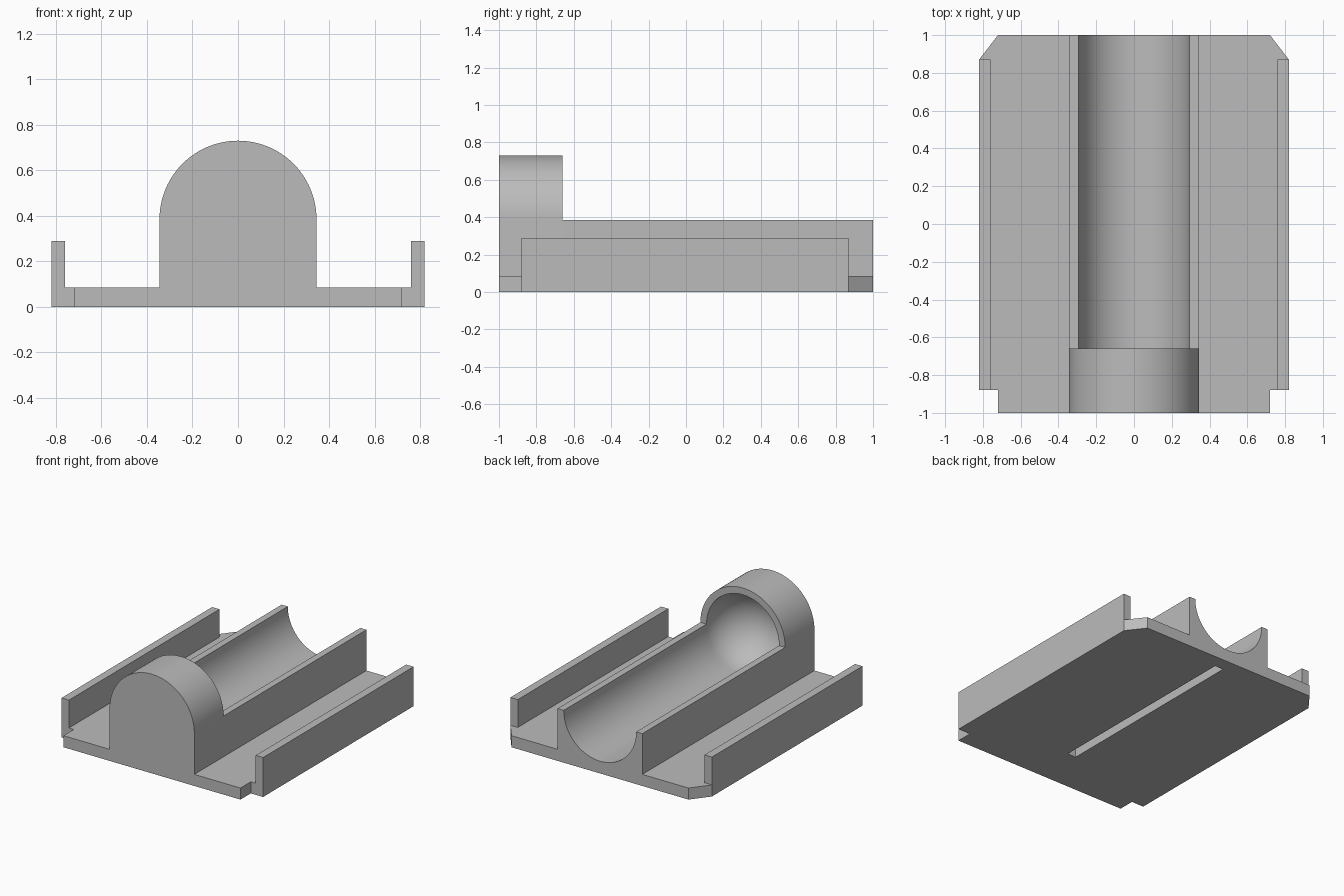
import bpy, bmesh, math
from mathutils import Matrix

if "Cube" in bpy.data.objects:
    bpy.data.objects.remove(bpy.data.objects["Cube"], do_unlink=True)

grey = bpy.data.materials.new("plain grey")
grey.use_nodes = True
COLOUR = (0.5, 0.5, 0.5, 1)
grey.diffuse_color = COLOUR
grey.node_tree.nodes["Principled BSDF"].inputs["Base Color"].default_value = COLOUR

FRONT, BACK, STEP = -1.0, 1.0, -0.66   # ends of the body and back of the hood
PLATE, AXIS = 0.085, 0.385             # plate thickness and bore axis height
OUTER, BORE = 0.345, 0.295


def add_object(name, bm):
    bmesh.ops.recalc_face_normals(bm, faces=bm.faces)
    mesh = bpy.data.meshes.new(name)
    bm.to_mesh(mesh)
    bm.free()
    mesh.materials.append(grey)
    obj = bpy.data.objects.new(name, mesh)
    bpy.context.collection.objects.link(obj)
    return obj


def extrude(name, points, offset):
    """Close a 3D outline and sweep it along offset."""
    bm = bmesh.new()
    face = bm.faces.new([bm.verts.new(p) for p in points])
    made = bmesh.ops.extrude_face_region(bm, geom=[face])["geom"]
    verts = [v for v in made if isinstance(v, bmesh.types.BMVert)]
    bmesh.ops.translate(bm, verts=verts, vec=offset)
    return add_object(name, bm)


def box(name, x0, x1, y0, y1, z0, z1):
    return extrude(name, [(x0, y0, z0), (x1, y0, z0), (x1, y1, z0), (x0, y1, z0)],
                   (0, 0, z1 - z0))


def arc(radius, start, end, y, steps=48):
    angles = [start + (end - start) * i / steps for i in range(steps + 1)]
    return [(radius * math.cos(a), y, AXIS + radius * math.sin(a)) for a in angles]


def cut(obj, cutter):
    cutter.hide_render = True
    mod = obj.modifiers.new("cut", "BOOLEAN")
    mod.operation, mod.solver, mod.object = "DIFFERENCE", "EXACT", cutter
    bpy.context.view_layer.objects.active = obj
    bpy.ops.object.modifier_apply(modifier=mod.name)
    bpy.data.objects.remove(cutter, do_unlink=True)


def smooth(obj):
    obj.data.shade_smooth()
    obj.data.set_sharp_from_angle(angle=math.radians(30))


# Base plate: notched front corners, chamfered back corners, long slot
half = [(0.72, FRONT), (0.72, -0.88), (0.82, -0.88), (0.82, 0.87), (0.72, BACK)]
outline = half + [(-x, y) for x, y in reversed(half)]
plate = extrude("base_plate", [(x, y, 0) for x, y in outline], (0, 0, PLATE))
cut(plate, box("slot_cutter", -0.035, 0.035, STEP, 0.9, -0.1, 0.2))

# Side rails
for side, name in ((1, "left_rail"), (-1, "right_rail")):
    x0, x1 = sorted((side * 0.76, side * 0.82))
    box(name, x0, x1, -0.88, 0.87, PLATE, 0.29)

# Open half-round cradle
profile = [(-OUTER, STEP, AXIS), (-OUTER, STEP, PLATE),
           (OUTER, STEP, PLATE), (OUTER, STEP, AXIS)]
profile += arc(BORE, 0, -math.pi, STEP)
smooth(extrude("cradle", profile, (0, BACK - STEP, 0)))

# Arched hood with a domed hollow facing the cradle
arch = [(-OUTER, FRONT, PLATE), (OUTER, FRONT, PLATE)] + arc(OUTER, 0, math.pi, FRONT)
hood = extrude("hood", arch, (0, STEP - FRONT, 0))
bm = bmesh.new()
bmesh.ops.create_uvsphere(bm, u_segments=96, v_segments=48, radius=BORE)
bmesh.ops.transform(bm, verts=bm.verts, matrix=Matrix.Translation((0, STEP, AXIS))
                    @ Matrix.Rotation(math.pi / 2, 4, "X"))
cut(hood, add_object("dome_cutter", bm))
smooth(hood)
